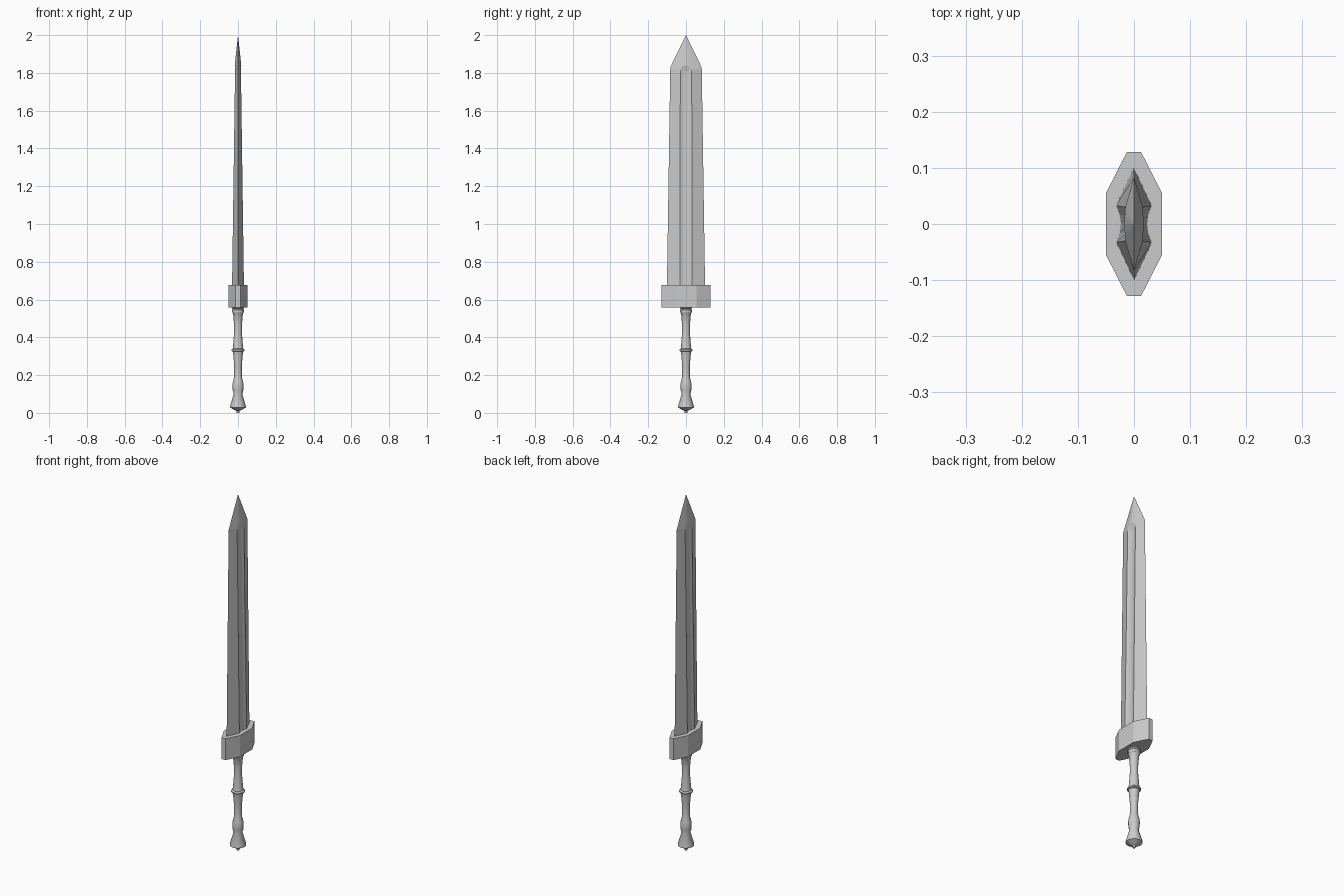
import bpy, bmesh, math

if "Cube" in bpy.data.objects:
    bpy.data.objects.remove(bpy.data.objects["Cube"])


def make_object(name, bm, smooth_angle=None):
    bmesh.ops.remove_doubles(bm, verts=bm.verts, dist=1e-5)
    bmesh.ops.recalc_face_normals(bm, faces=bm.faces)
    mesh = bpy.data.meshes.new(name)
    bm.to_mesh(mesh)
    bm.free()
    obj = bpy.data.objects.new(name, mesh)
    bpy.context.collection.objects.link(obj)
    if smooth_angle:
        bpy.ops.object.select_all(action='DESELECT')
        obj.select_set(True)
        bpy.context.view_layer.objects.active = obj
        bpy.ops.object.shade_smooth_by_angle(angle=math.radians(smooth_angle))
    return obj


def bridge(bm, lower, upper):
    n = len(lower)
    for i in range(n):
        j = (i + 1) % n
        bm.faces.new((lower[i], lower[j], upper[j], upper[i]))


def blade_ring(bm, edge, ridge, mid, centre):
    """Closed section from (x, y, z) points, mirrored over both x and y."""
    half = [ridge, mid, centre] + [(x, -y, z) for x, y, z in (mid, ridge)]
    loop = [edge] + half + [(0, -edge[1], edge[2])]
    loop += [(-x, y, z) for x, y, z in reversed(half)]
    return [bm.verts.new(p) for p in loop]


# Blade: ridged section with a shallow fuller on each face, closing to a point
bm = bmesh.new()
rings = [
    blade_ring(bm, (0, .102, .60), (.0325, .033, .60), (.026, .016, .60), (.024, 0, .60)),
    blade_ring(bm, (0, .0835, 1.815), (.0155, .03, 1.812), (.0115, .015, 1.81), (.0105, 0, 1.81)),
    blade_ring(bm, (0, .083, 1.83), (.0155, .03, 1.82), (.0165, .015, 1.836), (.0175, 0, 1.84)),
]
for lo, hi in zip(rings, rings[1:]):
    bridge(bm, lo, hi)
tip = bm.verts.new((0, 0, 2))
for i, v in enumerate(rings[-1]):
    bm.faces.new((v, rings[-1][(i + 1) % len(rings[-1])], tip))
bm.faces.new(rings[0])
make_object("blade", bm)

# Guard: elongated octagonal block
bm = bmesh.new()
quarter = [(.05, .055), (.0125, .1285)]
outline = quarter + [(-x, y) for x, y in reversed(quarter)]
outline += [(-x, -y) for x, y in outline]
low, high = [[bm.verts.new((x, y, z)) for x, y in outline] for z in (.557, .677)]
bridge(bm, low, high)
bm.faces.new(low)
bm.faces.new(high)
make_object("guard", bm)

# Grip and pommel: one turned profile of (radius, height)
profile = [
    (.007, 0), (.009, .01), (.042, .028), (.042, .034), (.023, .10), (.028, .12),
    (.029, .145), (.027, .165), (.02, .19), (.02, .25), (.026, .315), (.028, .325),
    (.035, .328), (.035, .335), (.028, .34), (.026, .355), (.021, .42), (.021, .47),
    (.026, .525), (.031, .532), (.031, .546), (.027, .55), (.032, .556), (.032, .565),
]
SIDES = 16
bm = bmesh.new()
turned = []
for r, z in profile:
    turned.append([bm.verts.new((r * math.cos(a), r * math.sin(a), z))
                   for a in (2 * math.pi * k / SIDES for k in range(SIDES))])
for lo, hi in zip(turned, turned[1:]):
    bridge(bm, lo, hi)
bm.faces.new(turned[0])
bm.faces.new(turned[-1])
make_object("grip_and_pommel", bm, 30)
